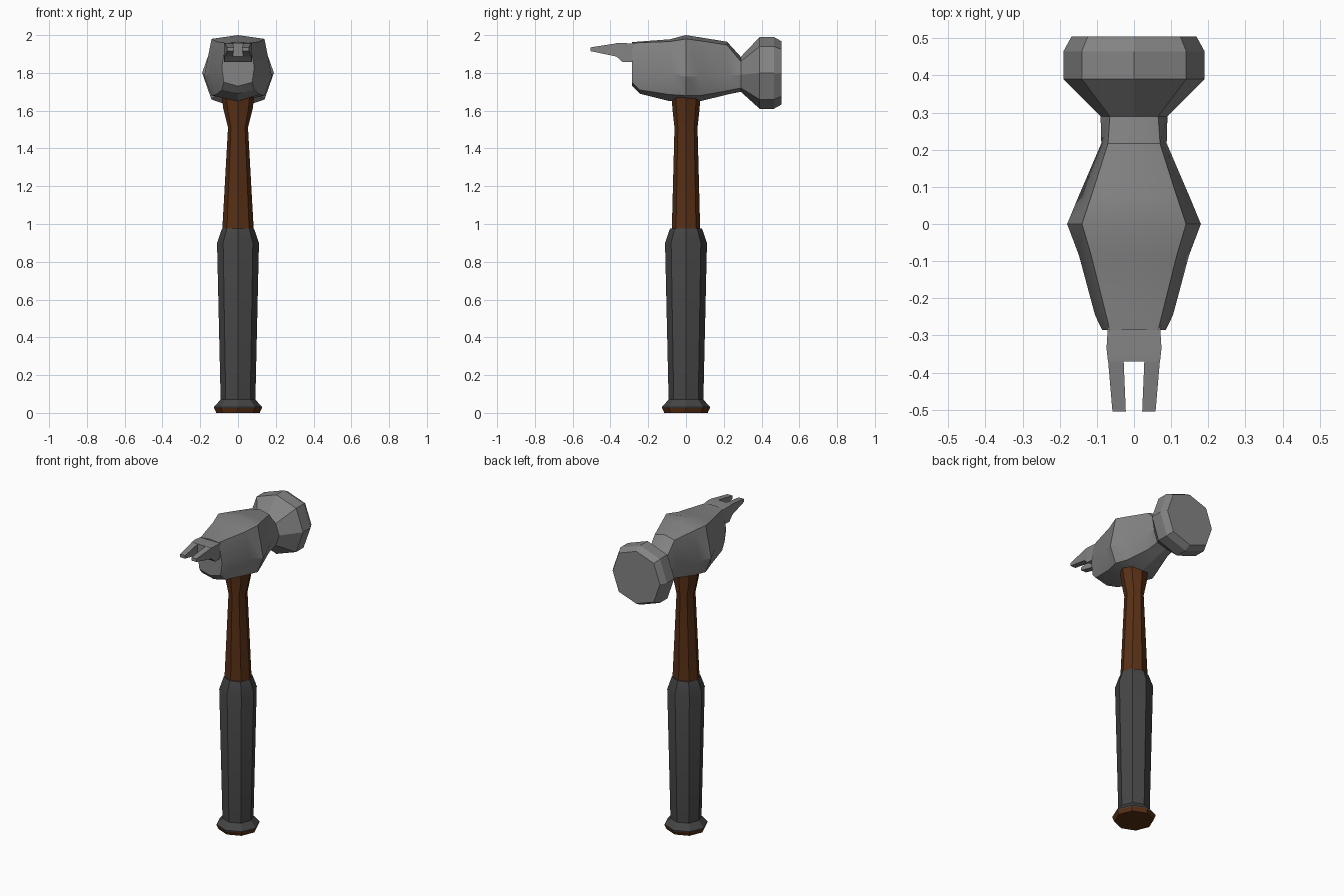
import bpy, bmesh, math

if "Cube" in bpy.data.objects:
    bpy.data.objects.remove(bpy.data.objects["Cube"])


def material(name, rgb):
    m = bpy.data.materials.new(name)
    m.diffuse_color = (*rgb, 1)
    m.use_nodes = True
    m.node_tree.nodes["Principled BSDF"].inputs["Base Color"].default_value = m.diffuse_color
    return m


wood = material("wood", (0.10, 0.03, 0.008))
rubber = material("rubber", (0.06, 0.06, 0.06))
steel = material("steel", (0.23, 0.23, 0.23))


def loft(name, rings, mat):
    """Bridge equal-length rings of points and cap both ends."""
    bm = bmesh.new()
    loops = [[bm.verts.new(p) for p in ring] for ring in rings]
    n = len(loops[0])
    for a, b in zip(loops, loops[1:]):
        for i in range(n):
            j = (i + 1) % n
            bm.faces.new((a[i], a[j], b[j], b[i]))
    bm.faces.new(loops[0])
    bm.faces.new(loops[-1])
    bmesh.ops.recalc_face_normals(bm, faces=bm.faces)
    me = bpy.data.meshes.new(name)
    bm.to_mesh(me)
    bm.free()
    me.materials.append(mat)
    ob = bpy.data.objects.new(name, me)
    bpy.context.collection.objects.link(ob)
    bpy.ops.object.select_all(action='DESELECT')
    ob.select_set(True)
    bpy.context.view_layer.objects.active = ob
    bpy.ops.object.shade_smooth_by_angle(angle=math.radians(25))
    return ob


def octagon(rx, ry, z):
    return [(rx * math.cos(i * math.pi / 4), ry * math.sin(i * math.pi / 4), z) for i in range(8)]


def head_ring(y, top, wt, zt, wm, zm, wb, zb, bottom):
    return [(0, y, top), (wt, y, zt), (wm, y, zm), (wb, y, zb),
            (0, y, bottom), (-wb, y, zb), (-wm, y, zm), (-wt, y, zt)]


def box_ring(y, x0, x1, z0, z1):
    return [(x0, y, z0), (x1, y, z0), (x1, y, z1), (x0, y, z1)]


# Handle: wooden butt, rubber grip, exposed shaft
loft("handle_butt", [octagon(r, r, z) for r, z in ((0.115, 0), (0.126, 0.025))], wood)
loft("grip", [octagon(r, r, z) for r, z in
              ((0.126, 0.025), (0.127, 0.032), (0.092, 0.07), (0.111, 0.9), (0.085, 0.975))], rubber)
loft("shaft", [octagon(*p) for p in
               ((0.083, 0.075, 0.975), (0.053, 0.061, 1.51), (0.078, 0.072, 1.61), (0.092, 0.078, 1.72))], wood)

# Head: cheeks, neck and striking face in one loft along y
stations = [
    (-0.285, 1.963, .065, 1.957, .086, 1.83, .075, 1.75, 1.73),
    (-0.245, 1.966, .075, 1.960, .105, 1.83, .085, 1.71, 1.69),
    (-0.085, 1.978, .115, 1.966, .148, 1.80, .115, 1.685, 1.65),
    (0.0, 2.0, .14, 1.98, .18, 1.78, .14, 1.68, 1.65),
    (0.075, 1.988, .115, 1.97, .149, 1.78, .112, 1.68, 1.65),
    (0.217, 1.965, .07, 1.948, .088, 1.79, .07, 1.705, 1.685),
    (0.29, 1.885, .065, 1.86, .09, 1.79, .065, 1.72, 1.70),
]
rings = [head_ring(*s) for s in stations]
for y, r in ((0.39, 0.19), (0.465, 0.19), (0.505, 0.168)):
    d = 0.74 * r
    rings.append(head_ring(y, 1.8 + r, d, 1.8 + d, r, 1.8, d, 1.8 - d, 1.8 - r))
loft("head", rings, steel)

# Claw root
loft("claw_root", [box_ring(y, -w, w, z0, z1) for y, w, z0, z1 in
                   ((-0.27, .07, 1.857, 1.955), (-0.335, .074, 1.857, 1.958), (-0.37, .07, 1.888, 1.957))], steel)

# Two claw prongs
for side, label in ((1, "right"), (-1, "left")):
    loft("claw_prong_" + label,
         [box_ring(y, side * a, side * b, z0, z1) for y, a, b, z0, z1 in
          ((-0.365, .028, .07, 1.886, 1.957), (-0.505, .022, .058, 1.915, 1.935))], steel)
